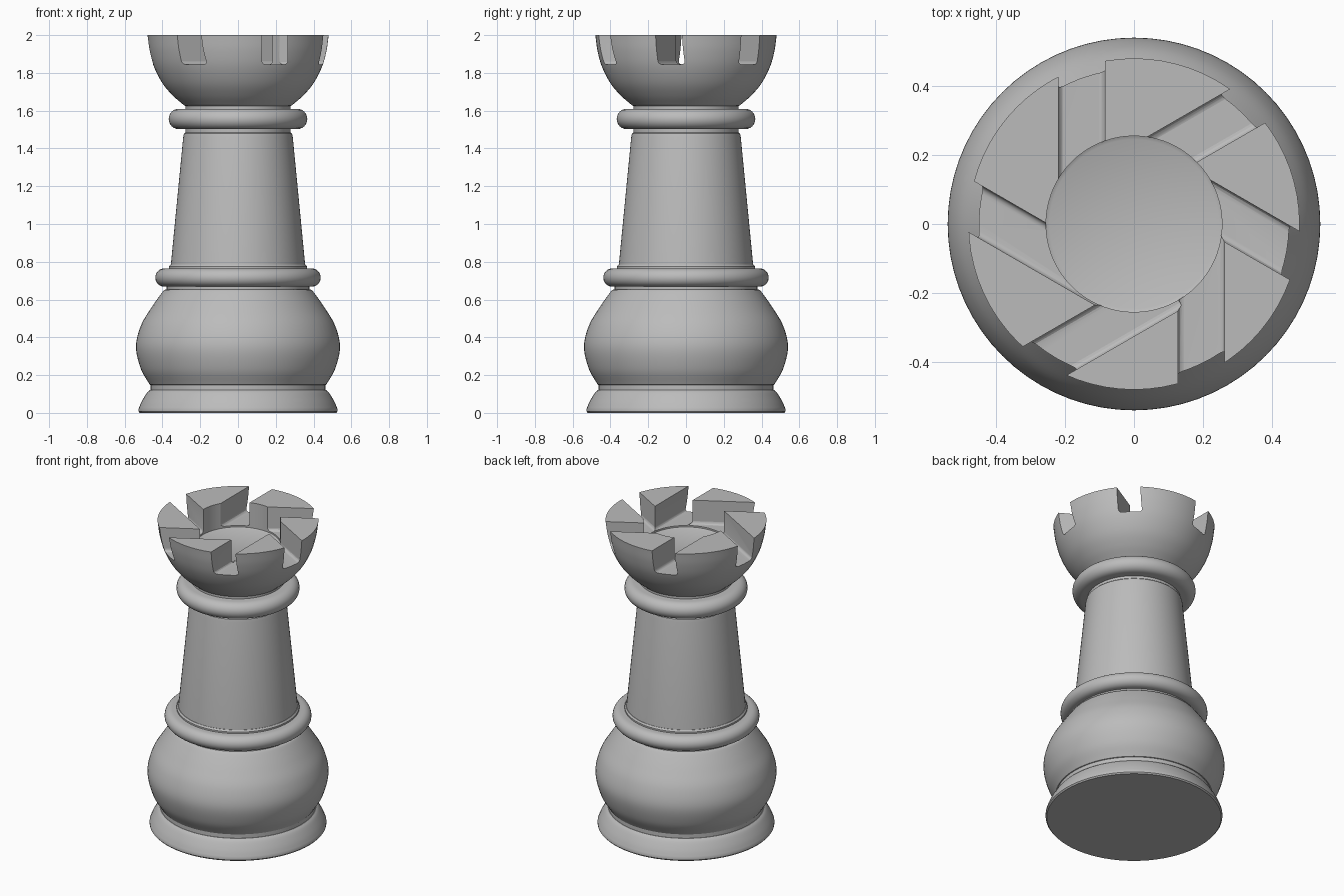
import bpy, bmesh
from math import radians, pi, cos, sin
from mathutils import Matrix, Vector

cube = bpy.data.objects.get("Cube")
if cube:
    bpy.data.objects.remove(cube, do_unlink=True)

SIDES = 72
grey = bpy.data.materials.new("stone grey")
grey.use_nodes = True
grey.diffuse_color = (0.5, 0.5, 0.5, 1)
grey.node_tree.nodes["Principled BSDF"].inputs["Base Color"].default_value = grey.diffuse_color


def add_object(name, bm):
    mesh = bpy.data.meshes.new(name)
    bm.to_mesh(mesh)
    bm.free()
    mesh.materials.append(grey)
    obj = bpy.data.objects.new(name, mesh)
    bpy.context.collection.objects.link(obj)
    return obj


def select(obj):
    bpy.ops.object.select_all(action='DESELECT')
    obj.select_set(True)
    bpy.context.view_layer.objects.active = obj


def smooth(obj, angle=35):
    select(obj)
    bpy.ops.object.shade_smooth_by_angle(angle=radians(angle))


def lathe(name, profile):
    """Spin (radius, height) points, listed bottom to top, round the z axis."""
    bm = bmesh.new()
    verts = [bm.verts.new((r, 0, z)) for r, z in profile]
    edges = [bm.edges.new(pair) for pair in zip(verts, verts[1:])]
    bmesh.ops.spin(bm, geom=verts + edges, cent=(0, 0, 0), axis=(0, 0, 1),
                   angle=2 * pi, steps=SIDES, use_merge=True)
    bmesh.ops.remove_doubles(bm, verts=bm.verts, dist=1e-5)
    bmesh.ops.recalc_face_normals(bm, faces=bm.faces)
    obj = add_object(name, bm)
    smooth(obj)
    return obj


def curve(points, steps=6):
    """Smooth Catmull-Rom curve through a few profile points."""
    pts = [Vector(p) for p in points]
    pts = [2 * pts[0] - pts[1]] + pts + [2 * pts[-1] - pts[-2]]
    out = []
    for a, b, c, d in zip(pts, pts[1:], pts[2:], pts[3:]):
        for i in range(steps):
            t = i / steps
            out.append((2 * b + (c - a) * t + (2 * a - 5 * b + 4 * c - d) * t ** 2
                        + (3 * b - a - 3 * c + d) * t ** 3) / 2)
    return [tuple(p) for p in out] + [tuple(points[-1])]


def ring(name, radius, low, high):
    """Collar with a half-round outer edge."""
    half = (high - low) / 2
    arc = [(radius - half + half * cos(a), low + half + half * sin(a))
           for a in (pi * (i / 12 - 0.5) for i in range(13))]
    return lathe(name, [(0, low)] + arc + [(0, high)])


# Foot and bulb
lathe("foot", [(0, 0), (0.52, 0), (0.527, 0.008)]
      + curve([(0.527, 0.02), (0.51, 0.06), (0.483, 0.105), (0.465, 0.122)], 4) + [(0, 0.122)])
lathe("foot_groove", [(0, 0.11), (0.463, 0.11), (0.463, 0.155), (0, 0.155)])
lathe("bulb", [(0, 0.145), (0.455, 0.145)]
      + curve([(0.468, 0.15), (0.515, 0.235), (0.54, 0.35), (0.515, 0.46),
               (0.46, 0.555), (0.4, 0.64), (0.385, 0.653)]) + [(0, 0.653)])

# Lower collar and column
lathe("lower_neck", [(0, 0.64), (0.378, 0.64), (0.378, 0.69), (0, 0.69)])
ring("lower_collar", 0.438, 0.668, 0.765)
lathe("column_foot", [(0, 0.75), (0.366, 0.75), (0.366, 0.775), (0.358, 0.785), (0, 0.785)])
lathe("column", [(0, 0.78), (0.356, 0.78), (0.29, 1.46), (0.286, 1.478), (0.275, 1.488), (0, 1.488)])

# Upper collar and neck
lathe("upper_neck", [(0, 1.48), (0.278, 1.48), (0.278, 1.63), (0, 1.63)])
ring("upper_collar", 0.367, 1.502, 1.61)

# Cup with a round well in its top
cup = lathe("battlement_cup", [(0, 1.622), (0.27, 1.622)]
            + curve([(0.285, 1.628), (0.345, 1.68), (0.4, 1.745),
                     (0.444, 1.83), (0.468, 1.915), (0.48, 2.0)])
            + [(0.255, 2.0), (0.255, 1.835), (0.245, 1.83), (0, 1.83)])

# Six swirling slots, each a box set to one side of the turning centre
LENGTH, WIDTH, FLOOR = 0.7, 0.135, 1.845
for i in range(6):
    bm = bmesh.new()
    bmesh.ops.create_cube(bm, size=1, matrix=Matrix.Translation((-0.173, LENGTH / 2, FLOOR + 0.2))
                          @ Matrix.Diagonal((WIDTH, LENGTH, 0.4, 1)))
    low_edges = [e for e in bm.edges if all(v.co.z < FLOOR + 0.01 for v in e.verts)
                 and abs(e.verts[0].co.y - e.verts[1].co.y) > 0.1]
    bmesh.ops.bevel(bm, geom=low_edges, offset=0.018, segments=4, profile=0.5, affect='EDGES')
    bm.transform(Matrix.Translation((0.022, -0.035, 0)) @ Matrix.Rotation(-i * pi / 3, 4, 'Z'))
    cutter = add_object("slot_cutter", bm)
    cutter.hide_render = True
    cut = cup.modifiers.new("slot", 'BOOLEAN')
    cut.operation, cut.solver, cut.object = 'DIFFERENCE', 'EXACT', cutter
    select(cup)
    bpy.ops.object.modifier_apply(modifier=cut.name)
    bpy.data.objects.remove(cutter, do_unlink=True)
smooth(cup, 30)
